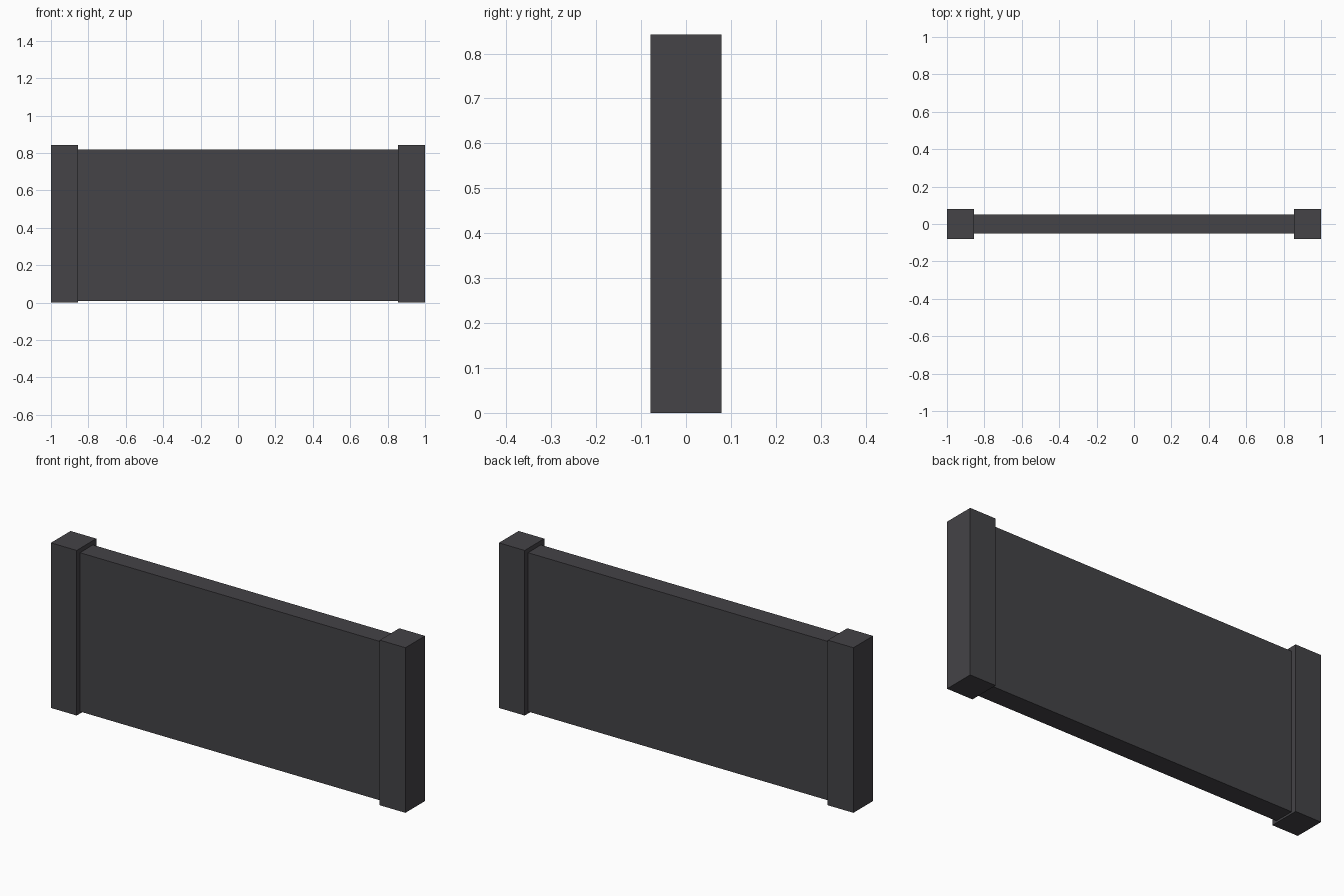
import bpy

if "Cube" in bpy.data.objects:
    bpy.data.objects.remove(bpy.data.objects["Cube"])

mat = bpy.data.materials.new("dark grey")
mat.diffuse_color = (0.058, 0.056, 0.063, 1.0)
mat.use_nodes = True
mat.node_tree.nodes["Principled BSDF"].inputs["Base Color"].default_value = mat.diffuse_color


def box(name, x0, x1, y0, y1, z0, z1):
    bpy.ops.mesh.primitive_cube_add(
        size=1, location=((x0 + x1) / 2, (y0 + y1) / 2, (z0 + z1) / 2))
    ob = bpy.context.object
    ob.name = name
    ob.scale = (x1 - x0, y1 - y0, z1 - z0)
    bpy.ops.object.transform_apply(location=False, rotation=False, scale=True)
    ob.data.materials.append(mat)
    return ob


# Thin wall panel, set slightly inside the posts
box("wall_panel", -0.855, 0.855, -0.052, 0.052, 0.01, 0.82)

# Thicker posts at both ends
box("left_post", -1.0, -0.855, -0.079, 0.079, 0.0, 0.842)
box("right_post", 0.855, 1.0, -0.079, 0.079, 0.0, 0.842)
